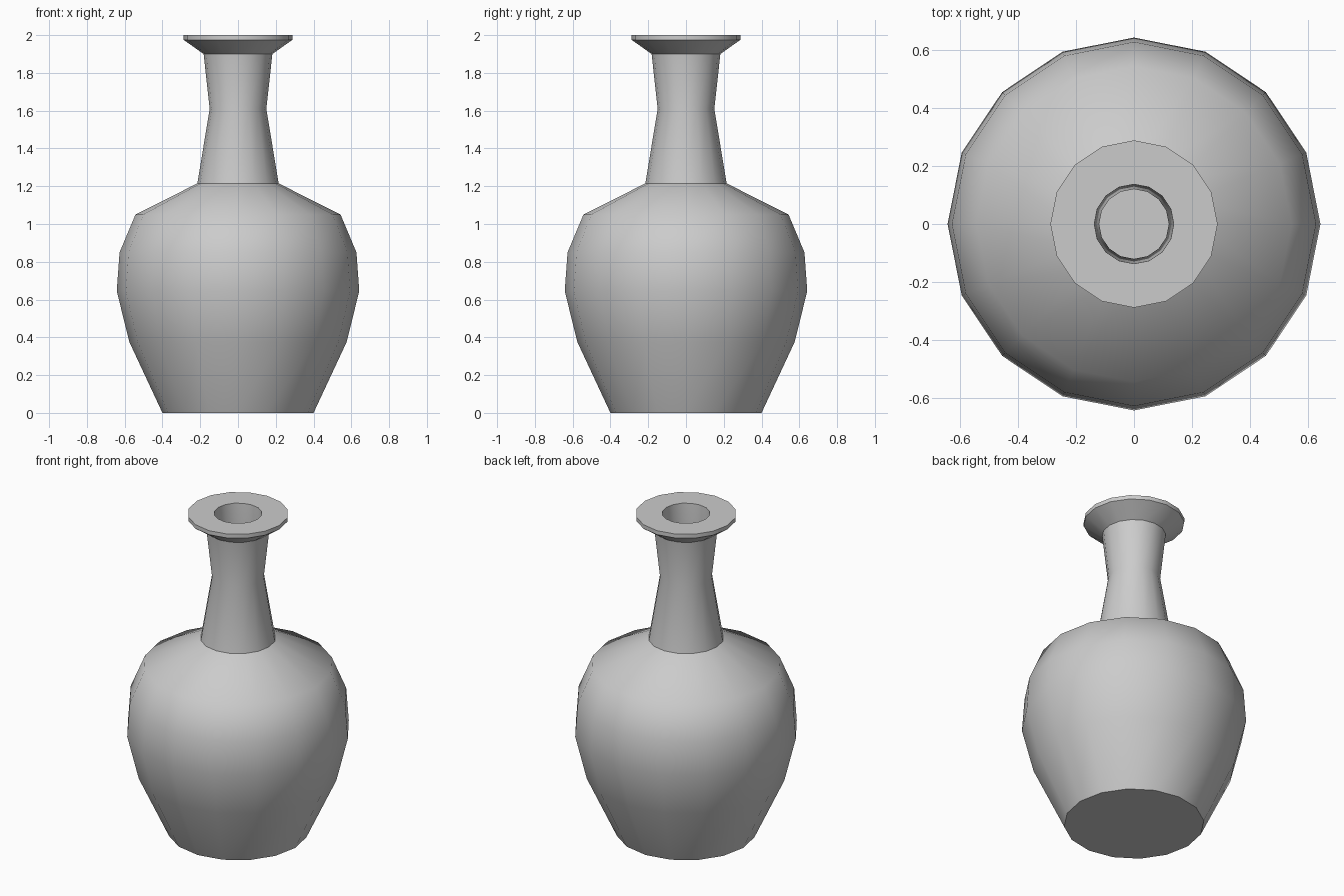
import bpy, bmesh
from math import cos, sin, pi, radians

cube = bpy.data.objects.get("Cube")
if cube:
    bpy.data.objects.remove(cube, do_unlink=True)

SIDES = 16

# Outer wall from foot to lip, as (radius, height)
outer = [(0.40, 0), (0.575, 0.375), (0.642, 0.645), (0.627, 0.85), (0.543, 1.05),
         (0.215, 1.215), (0.15, 1.61), (0.182, 1.9), (0.288, 1.975), (0.288, 2.0)]
# Inner wall from mouth down to the inside floor
inner = [(0.137, 2.0), (0.12, 1.61), (0.18, 1.19), (0.505, 1.03), (0.59, 0.84),
         (0.605, 0.645), (0.54, 0.385), (0.38, 0.04)]


def lathe(name, profile, material):
    """Turn a profile around z and close both ends with flat discs."""
    bm = bmesh.new()
    rings = [[bm.verts.new((r * cos(2 * pi * i / SIDES), r * sin(2 * pi * i / SIDES), z))
              for i in range(SIDES)] for r, z in profile]
    for low, high in zip(rings, rings[1:]):
        for i in range(SIDES):
            j = (i + 1) % SIDES
            bm.faces.new((low[i], low[j], high[j], high[i]))
    bm.faces.new(rings[0][::-1])
    bm.faces.new(rings[-1])
    mesh = bpy.data.meshes.new(name)
    bm.to_mesh(mesh)
    bm.free()
    mesh.materials.append(material)
    obj = bpy.data.objects.new(name, mesh)
    bpy.context.collection.objects.link(obj)
    return obj


# Plain grey clay
grey = (0.6, 0.6, 0.6, 1)
clay = bpy.data.materials.new("grey_clay")
clay.use_nodes = True
clay.diffuse_color = grey
clay.node_tree.nodes["Principled BSDF"].inputs["Base Color"].default_value = grey

# Hollow vase, smooth with crisp neck, lip and foot edges
vase = lathe("vase", outer + inner, clay)
bpy.ops.object.select_all(action="DESELECT")
vase.select_set(True)
bpy.context.view_layer.objects.active = vase
bpy.ops.object.shade_smooth_by_angle(angle=radians(44))
